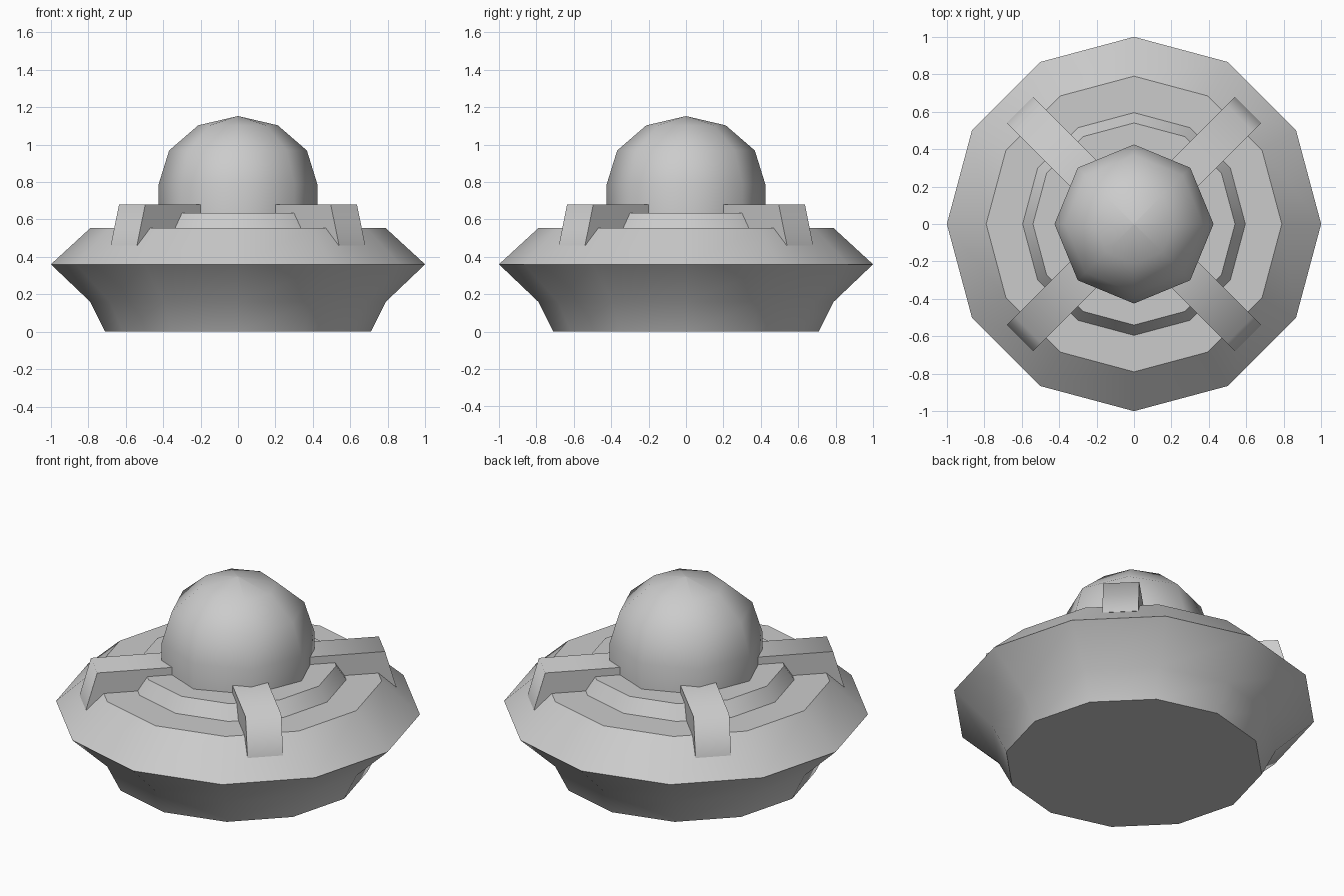
import bpy, bmesh
from math import sin, cos, pi, radians

if "Cube" in bpy.data.objects:
    bpy.data.objects.remove(bpy.data.objects["Cube"])


def finish(name, bm, angle):
    bmesh.ops.recalc_face_normals(bm, faces=bm.faces[:])
    mesh = bpy.data.meshes.new(name)
    bm.to_mesh(mesh)
    bm.free()
    obj = bpy.data.objects.new(name, mesh)
    bpy.context.collection.objects.link(obj)
    bpy.ops.object.select_all(action='DESELECT')
    obj.select_set(True)
    bpy.context.view_layer.objects.active = obj
    bpy.ops.object.shade_smooth_by_angle(angle=radians(angle))
    return obj


def lathe(name, profile, sides, angle):
    """Stack of polygon rings (radius, z), capped at both ends."""
    bm = bmesh.new()
    rings = [[bm.verts.new((r * cos(2 * pi * i / sides), r * sin(2 * pi * i / sides), z))
              for i in range(sides)] for r, z in profile]
    for a, b in zip(rings, rings[1:]):
        for i in range(sides):
            j = (i + 1) % sides
            bm.faces.new((a[i], a[j], b[j], b[i]))
    bm.faces.new(rings[0])
    bm.faces.new(rings[-1])
    bmesh.ops.remove_doubles(bm, verts=bm.verts[:], dist=1e-4)
    return finish(name, bm, angle)


# Twelve-sided saucer hull with a raised step on the deck
lathe("saucer_hull", [(0.71, 0), (0.79, 0.16), (1.0, 0.36), (0.79, 0.553),
                      (0.595, 0.553), (0.54, 0.635)], 12, 30)

# Eight-sided dome: short upright wall, then a slightly flattened cap
R, H, ZC = 0.425, 0.367, 0.785
dome = [(R, 0.60)] + [(R * cos(t), ZC + H * sin(t)) for t in (0, pi / 6, pi / 3)]
dome.append((0.002, ZC + H))
lathe("dome", dome, 8, 70)

# Four diagonal braces running from the dome out over the deck edge
brace_profile = [(0.25, 0.45), (0.25, 0.68), (0.80, 0.68), (0.863, 0.46)]
for k in range(4):
    bm = bmesh.new()
    left, right = [[bm.verts.new((d, y, z)) for d, z in brace_profile] for y in (-0.099, 0.099)]
    bm.faces.new(left)
    bm.faces.new(right)
    for i in range(4):
        j = (i + 1) % 4
        bm.faces.new((left[i], left[j], right[j], right[i]))
    brace = finish(f"brace_{k + 1}", bm, 80)
    brace.rotation_euler.z = pi / 4 + k * pi / 2
